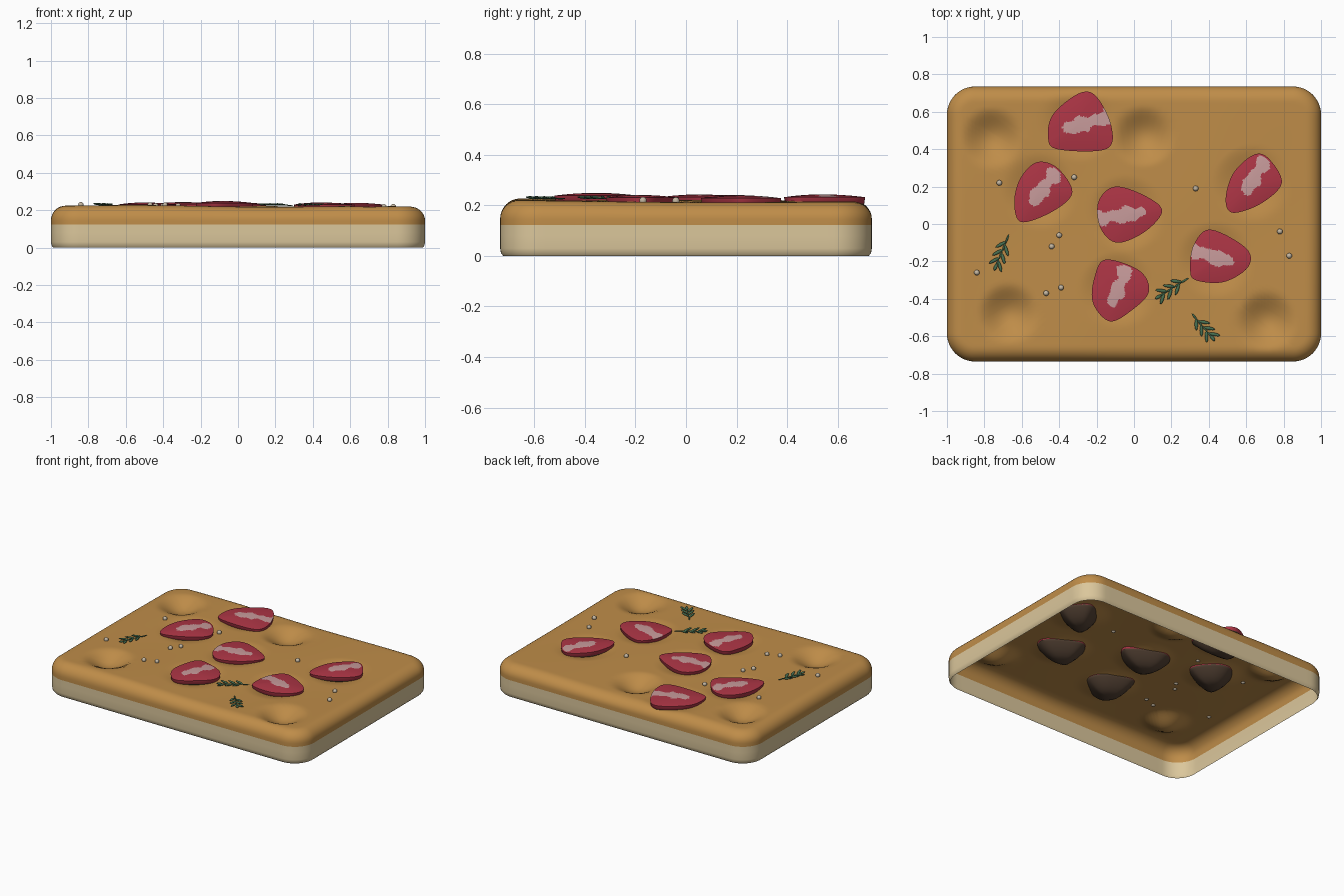
import bpy
import bmesh
import math
from math import sin, cos, pi
from mathutils import Vector, Matrix

if "Cube" in bpy.data.objects:
    bpy.data.objects.remove(bpy.data.objects["Cube"])


def material(name, r, g, b):
    m = bpy.data.materials.new(name)
    m.use_nodes = True
    m.diffuse_color = (r, g, b, 1)
    node = next(n for n in m.node_tree.nodes if n.type == 'BSDF_PRINCIPLED')
    node.inputs["Base Color"].default_value = (r, g, b, 1)
    return m


CRUST = material("golden_crust", 0.52, 0.265, 0.066)
CRUMB = material("pale_crumb", 0.71, 0.57, 0.33)
RED = material("berry_red", 0.42, 0.036, 0.06)
PINK = material("berry_heart_pink", 0.58, 0.33, 0.33)
DARK = material("baked_underside", 0.09, 0.055, 0.035)
GREEN = material("herb_green", 0.06, 0.155, 0.08)
SALT = material("salt_grain", 0.55, 0.47, 0.36)


def finish(bm, name, mats, angle=40):
    bmesh.ops.recalc_face_normals(bm, faces=bm.faces)
    mesh = bpy.data.meshes.new(name)
    bm.to_mesh(mesh)
    bm.free()
    obj = bpy.data.objects.new(name, mesh)
    bpy.context.collection.objects.link(obj)
    for m in mats:
        mesh.materials.append(m)
    bpy.ops.object.select_all(action='DESELECT')
    obj.select_set(True)
    bpy.context.view_layer.objects.active = obj
    bpy.ops.object.shade_smooth_by_angle(angle=math.radians(angle))
    return obj


def loft(bm, rings, close_start=False, close_end=False):
    """Bridge closed rings of points; optionally fan the ends to their centres."""
    loops = [[bm.verts.new(p) for p in ring] for ring in rings]
    n = len(loops[0])
    rows = []
    for a, b in zip(loops, loops[1:]):
        rows.append([bm.faces.new((a[i], a[(i + 1) % n], b[(i + 1) % n], b[i]))
                     for i in range(n)])
    for flag, ring in ((close_start, loops[0]), (close_end, loops[-1])):
        if flag:
            c = bm.verts.new(sum((v.co for v in ring), Vector()) / n)
            rows.append([bm.faces.new((ring[i], ring[(i + 1) % n], c)) for i in range(n)])
    return rows


# Outlines of the berry slices and their pale hearts, in hundredths
SLICES = [
    ([(-46, 47), (-41, 40), (-15, 40), (-12, 52), (-20, 68), (-29, 70), (-43, 59)],
     (-15, 57), (-36, 51), 0.232),
    ([(-64, 11), (-60, 1), (-43, 7), (-33, 17), (-41, 30), (-52, 33), (-61, 24)],
     (-43, 26), (-54, 12), 0.23),
    ([(-19, 12), (-18, -2), (-9, -10), (6, -4), (15, 7), (6, 15), (-10, 20)],
     (-18, 3), (3, 6), 0.232),
    ([(-22, -42), (-13, -52), (-1, -46), (8, -36), (3, -25), (-15, -19), (-21, -28)],
     (-5, -26), (-11, -41), 0.238),
    ([(30, -24), (33, -30), (48, -31), (61, -23), (60, -13), (41, -3), (32, -11)],
     (31, -14), (50, -20), 0.23),
    ([(49, 13), (53, 6), (68, 11), (79, 22), (72, 35), (64, 37), (53, 27)],
     (69, 32), (60, 18), 0.228),
]


def middle(pts):
    return sum((Vector(p) for p in pts), Vector((0, 0))) / len(pts) / 100


DIMPLES = [(Vector(p), 0.17, 0.06) for p in
           ((-0.76, 0.46), (0.05, 0.47), (-0.67, -0.48), (0.71, -0.52))]
DIMPLES += [(middle(s[0]), 0.21, 0.035) for s in SLICES]


def top_z(x, y):
    z = 0.218 - 0.004 * x - 0.005 * y + 0.004 * sin(5 * x + 1) * cos(4 * y)
    for c, r, depth in DIMPLES:
        d = (Vector((x, y)) - c).length / r
        if d < 1:
            z -= depth * (1 - d * d) ** 2
    return z


# Bread slab: rounded rectangle shell, open underneath
def rounded_rect(inset):
    hx, hy, r = 1 - inset, 0.735 - inset, 0.15 - inset
    pts = []
    for k, (sx, sy) in enumerate(((1, 1), (-1, 1), (-1, -1), (1, -1))):
        centre = Vector((sx * (hx - r), sy * (hy - r)))
        for i in range(13):
            a = (k + i / 12) * pi / 2
            pts.append(centre + r * Vector((cos(a), sin(a))))
        # evenly spaced points along the straight side
        nx, ny = ((-1, 1), (-1, -1), (1, -1), (1, 1))[k]
        nxt = Vector((nx * (hx - r), ny * (hy - r)))
        a = (k + 1) * pi / 2
        nxt += r * Vector((cos(a), sin(a)))
        last = pts[-1].copy()
        pts += [last.lerp(nxt, i / 40) for i in range(1, 40)]
    return pts


rings = [[(p.x, p.y, z) for p in rounded_rect(inset)]
         for inset, z in ((0.012, 0), (0.003, 0.012), (0, 0.03), (0, 0.08), (0, 0.122), (0, 0.145))]
for i in range(1, 9):
    a = i / 8 * pi / 2
    rings.append([(p.x, p.y, 0.145 + (top_z(p.x, p.y) - 0.145) * sin(a))
                  for p in rounded_rect(0.08 * (1 - cos(a)))])
inner = rounded_rect(0.08)
for i in range(1, 50):
    rings.append([(q.x, q.y, top_z(q.x, q.y)) for q in (p * (1 - i / 50) for p in inner)])
bm = bmesh.new()
loft(bm, rings, close_end=True)
for f in bm.faces:
    f.material_index = int(f.calc_center_median().z < 0.122)
bread = finish(bm, "bread_slab", [CRUST, CRUMB], 60)
# the open shell faces outward
if sum(p.normal.z * p.area for p in bread.data.polygons) < 0:
    bread.data.flip_normals()


# Berry slices: low domed top, thin rim, dark bowl pressed through the bread
def smooth_outline(pts, steps=12):
    p = [Vector(q) / 100 for q in pts]
    n = len(p)
    out = []
    for i in range(n):
        a, b, c, d = p[i - 1], p[i], p[(i + 1) % n], p[(i + 2) % n]
        for k in range(steps):
            t = k / steps
            out.append(0.5 * (2 * b + (c - a) * t + (2 * a - 5 * b + 4 * c - d) * t * t
                              + (3 * b - a - 3 * c + d) * t ** 3))
    return out


def heart_distance(p, a, b):
    t = max(0, min(1, (p - a).dot(b - a) / (b - a).length_squared))
    wobble = 0.008 * sin(9 * t + 2) + 0.006 * sin(70 * p.x + 50 * p.y)
    return (p - a.lerp(b, t)).length - 0.036 - wobble


def berry_slice(name, pts, start, end, z):
    outline, c = smooth_outline(pts), middle(pts)
    a, b = Vector(start) / 100, Vector(end) / 100

    def ring(t, height):
        return [(*c.lerp(p, t), height) for p in outline]
    rows = 18
    top = [ring(t, z + 0.011 * (1 - t * t)) for t in (i / rows for i in range(1, rows + 1))]
    bowl = [ring(t, z - 0.022 - 0.085 * (1 - t * t)) for t in (0.98, 0.92, 0.8, 0.6, 0.4, 0.2)]
    bm = bmesh.new()
    loft(bm, top + bowl, True, True)
    for f in bm.faces:
        m = f.calc_center_median()
        if m.z > z and heart_distance(m.xy, a, b) < 0:
            f.material_index = 1
        elif m.z < z - 0.03:
            f.material_index = 2
    finish(bm, name, [RED, PINK, DARK])


for i, s in enumerate(SLICES):
    berry_slice(f"berry_slice_{i + 1}", *s)


# Herb sprigs: thin stem with paired slender leaves
def blade(bm, start, end, width):
    d = end - start
    rot = d.to_track_quat('X', 'Z').to_matrix().to_4x4()
    size = Matrix.Diagonal((d.length / 2, width, width * 0.6, 1))
    bmesh.ops.create_uvsphere(bm, u_segments=8, v_segments=6, radius=1,
                              matrix=Matrix.Translation((start + end) / 2) @ rot @ size)


def sprig(name, start, end):
    a, b = Vector(start), Vector(end)
    along = (b - a).normalized()
    side = Vector((-along.y, along.x))

    def lift(p, extra=0.008):
        return Vector((p.x, p.y, top_z(p.x, p.y) + extra))
    bm = bmesh.new()
    joints = [lift(a.lerp(b, i / 4)) for i in range(5)]
    for p, q in zip(joints, joints[1:]):
        blade(bm, p - (q - p) * 0.1, q + (q - p) * 0.1, 0.005)
    for t in (0.25, 0.5, 0.75):
        for s in (-1, 1):
            root = a.lerp(b, t + 0.05 * s)
            tip = root + along * 0.05 + side * s * 0.04
            blade(bm, lift(root), lift(tip, 0.014), 0.009)
    blade(bm, lift(b - along * 0.02), lift(b + along * 0.02, 0.012), 0.009)
    finish(bm, name, [GREEN])


sprig("herb_sprig_left", (-0.67, -0.06), (-0.74, -0.23))
sprig("herb_sprig_middle", (0.29, -0.29), (0.13, -0.39))
sprig("herb_sprig_right", (0.31, -0.48), (0.42, -0.61))

# Salt grains
bm = bmesh.new()
for x, y in ((-0.72, 0.22), (-0.32, 0.25), (-0.40, -0.06), (-0.44, -0.12), (-0.47, -0.37),
             (-0.39, -0.34), (-0.84, -0.26), (0.33, 0.19), (0.78, -0.04), (0.83, -0.17)):
    bmesh.ops.create_icosphere(bm, subdivisions=2, radius=0.015,
                               matrix=Matrix.Translation((x, y, top_z(x, y) + 0.006)))
finish(bm, "salt_grains", [SALT])
